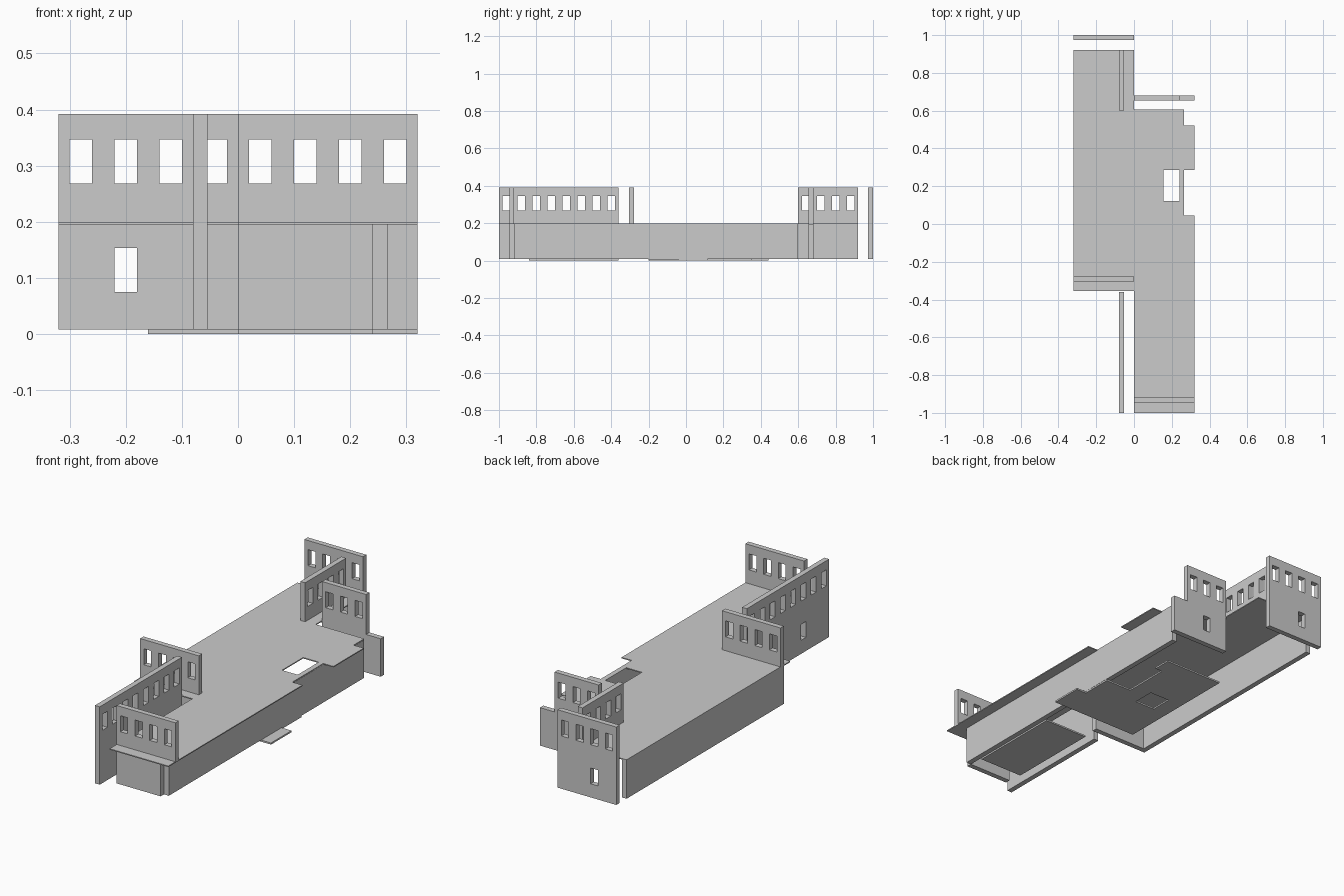
import bpy, bmesh

if "Cube" in bpy.data.objects:
    bpy.data.objects.remove(bpy.data.objects["Cube"])

T = 0.026                      # wall thickness
Z0, Z1, Z2, Z3 = 0.008, 0.195, 0.2, 0.392   # base, slab underside, slab top, wall top
AXES = {'x': (1, 2, 0), 'y': (0, 2, 1), 'z': (0, 1, 2)}


def panel(name, axis, start, depth, rects, holes=()):
    """Flat panel: union of rectangles (u0, v0, u1, v1) minus holes, thickened along axis."""
    both = list(rects) + list(holes)
    us = sorted({round(r[i], 4) for r in both for i in (0, 2)})
    vs = sorted({round(r[i], 4) for r in both for i in (1, 3)})
    a, b, c = AXES[axis]
    bm = bmesh.new()
    verts = {}

    def vert(u, v):
        if (u, v) not in verts:
            co = [0, 0, 0]
            co[a], co[b], co[c] = u, v, start
            verts[u, v] = bm.verts.new(co)
        return verts[u, v]

    def inside(u, v, group):
        return any(r[0] < u < r[2] and r[1] < v < r[3] for r in group)

    for u0, u1 in zip(us, us[1:]):
        for v0, v1 in zip(vs, vs[1:]):
            mu, mv = (u0 + u1) / 2, (v0 + v1) / 2
            if inside(mu, mv, rects) and not inside(mu, mv, holes):
                bm.faces.new([vert(u0, v0), vert(u1, v0), vert(u1, v1), vert(u0, v1)])
    ext = bmesh.ops.extrude_face_region(bm, geom=bm.faces[:], use_keep_orig=True)
    shift = [0, 0, 0]
    shift[c] = depth
    moved = [g for g in ext['geom'] if isinstance(g, bmesh.types.BMVert)]
    bmesh.ops.translate(bm, verts=moved, vec=shift)
    bmesh.ops.recalc_face_normals(bm, faces=bm.faces[:])
    me = bpy.data.meshes.new(name)
    bm.to_mesh(me)
    bm.free()
    ob = bpy.data.objects.new(name, me)
    bpy.context.collection.objects.link(ob)
    return ob


def windows(start, count, lower=None):
    """Row of upper windows from a wall's start, plus an optional lower window."""
    w = [(start + 0.02 + 0.08 * i, 0.268, start + 0.06 + 0.08 * i, 0.347) for i in range(count)]
    if lower is not None:
        w.append((lower - 0.02, 0.075, lower + 0.02, 0.153))
    return w


# Main floor slab with stepped right edge and stair opening
panel("floor_slab", 'z', Z1, Z2 - Z1,
      [(-0.32, -0.355, 0, 0.92), (0, -1, 0.265, 0.605),
       (0.265, -1, 0.32, 0.045), (0.265, 0.286, 0.32, 0.522)],
      [(0.155, 0.122, 0.24, 0.286)])

# Ground plates
panel("ground_plate_front", 'z', 0, Z0, [(0, -0.84, 0.24, -0.36)])
panel("ground_plate_middle", 'z', 0, Z0,
      [(-0.16, -0.2, 0.12, 0.44), (0.12, -0.2, 0.265, 0.115),
       (0.265, -0.2, 0.32, -0.04), (0.12, 0.35, 0.16, 0.44)],
      [(-0.08, 0.05, 0.03, 0.16)])

# Walls running across (facing front and back)
panel("back_wall", 'y', 1 - T, T, [(-0.32, Z0, 0, Z3)], windows(-0.32, 4, -0.2))
panel("back_right_wall", 'y', 0.655, T,
      [(0, Z0, 0.24, Z3), (0.24, Z0, 0.32, Z1)], windows(0, 3, 0.12))
panel("middle_left_wall", 'y', -0.305, T, [(-0.32, Z0, 0, Z3)], windows(-0.32, 4, -0.2))
panel("front_wall", 'y', -0.945, T,
      [(0, Z0, 0.24, Z3), (0.24, Z2, 0.32, Z3)], windows(0, 4))

# Walls running lengthwise
panel("long_window_wall", 'x', -0.08, T, [(-1, Z0, -0.36, Z3)], windows(-1, 8, -0.8))
panel("upper_back_wall", 'x', -0.08, T, [(0.6, Z2, 0.92, Z3)], windows(0.6, 4))
panel("lower_left_wall", 'x', -0.32, T, [(-0.279, Z0, 0.92, Z1)])
panel("lower_right_wall", 'x', 0.24, T, [(-0.919, Z0, 0.6, Z1)])
